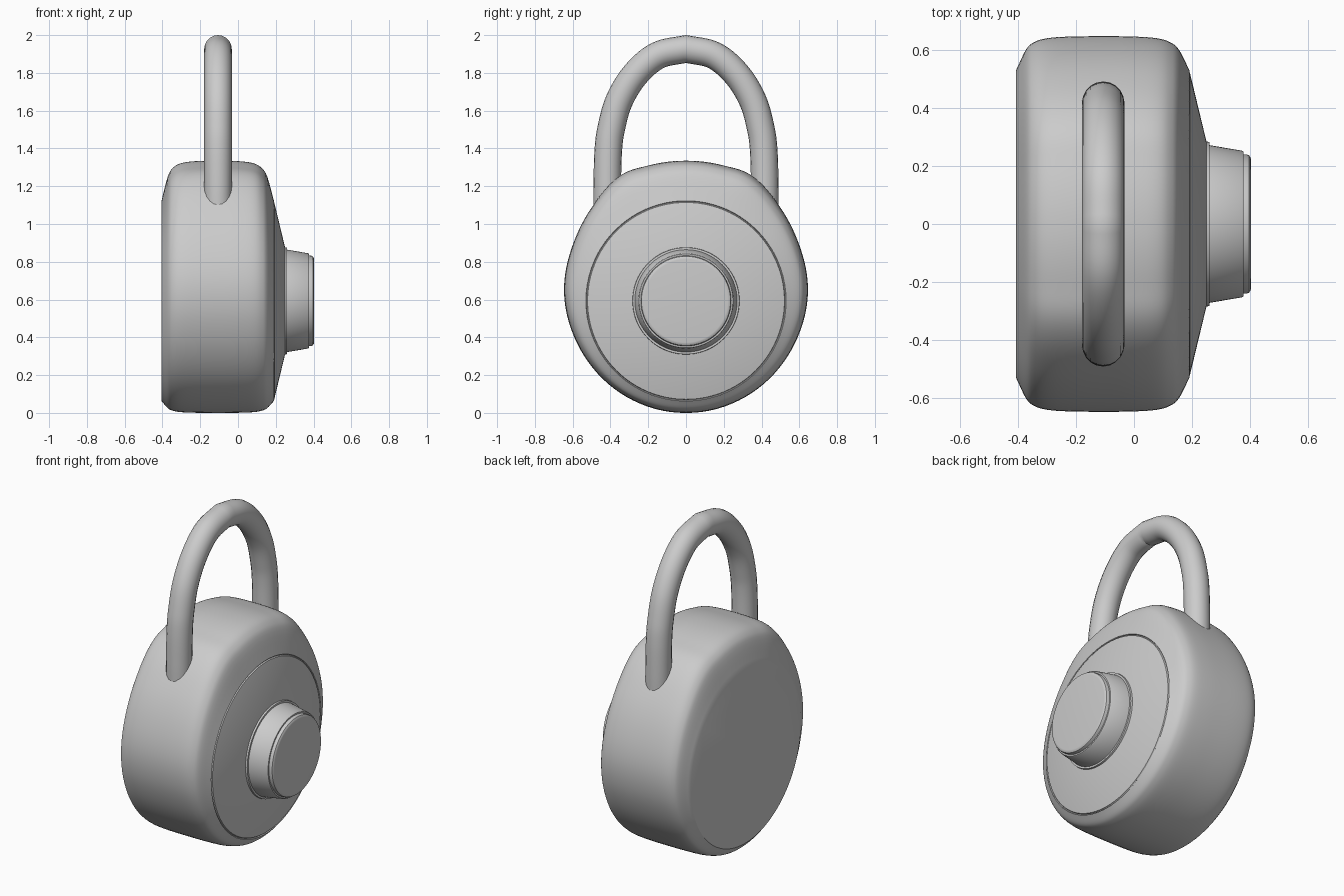
import bpy, math
from mathutils import Vector

if "Cube" in bpy.data.objects:
    bpy.data.objects.remove(bpy.data.objects["Cube"])

CZ = 0.593   # height of the dial axis
N = 7        # samples per smooth span


def smooth(points, n=N):
    """Catmull-Rom curve through 2D points."""
    p = [Vector(q) for q in points]
    p = [2 * p[0] - p[1]] + p + [2 * p[-1] - p[-2]]
    out = []
    for a, b, c, d in zip(p, p[1:], p[2:], p[3:]):
        for i in range(n):
            t = i / n
            out.append(0.5 * (2 * b + (c - a) * t + (2 * a - 5 * b + 4 * c - d) * t * t
                              + (3 * b - a - 3 * c + d) * t ** 3))
    return out + [p[-2]]


def finish(obj, angle=30):
    bpy.ops.object.select_all(action='DESELECT')
    obj.select_set(True)
    bpy.context.view_layer.objects.active = obj
    if obj.type == 'CURVE':
        bpy.ops.object.convert(target='MESH')
    bpy.ops.object.shade_smooth_by_angle(angle=math.radians(angle))


def loft(name, rings, cap_start=False, cap_end=False):
    """Skin rings given as (x, [(angle, radius)...]) about the dial axis."""
    n = len(rings[0][1])
    verts = [(x, r * math.sin(a), CZ + r * math.cos(a)) for x, ring in rings for a, r in ring]
    faces = []
    for k in range(len(rings) - 1):
        for i in range(n):
            j = (i + 1) % n
            faces.append((k * n + i, (k + 1) * n + i, (k + 1) * n + j, k * n + j))
    if cap_start:
        faces.append(tuple(range(n)))
    if cap_end:
        faces.append(tuple(reversed(range(len(verts) - n, len(verts)))))
    me = bpy.data.meshes.new(name)
    me.from_pydata(verts, [], faces)
    obj = bpy.data.objects.new(name, me)
    bpy.context.collection.objects.link(obj)
    finish(obj)
    return obj


def lathe(name, profile, **caps):
    angles = [2 * math.pi * i / 96 for i in range(96)]
    return loft(name, [(x, [(a, r) for a in angles]) for x, r in profile], **caps)


# Body: egg outline (degrees from top, radius) blended to a circle at both faces
half = smooth([(0, .742), (15.6, .744), (27.7, .749), (46.6, .70), (63.7, .669), (82.3, .651),
               (94, .638), (108, .622), (126, .608), (152, .597), (180, .593)])
half = [(math.radians(a), r) for a, r in half]
outline = half + [(2 * math.pi - a, r) for a, r in reversed(half[1:-1])]
depth = smooth([(-.405, 0), (-.372, .6), (-.345, .82), (-.30, .94), (-.22, .99), (-.1, 1),
                (0, .99), (.08, .94), (.125, .82), (.155, .6), (.19, 0)], 4)
loft("body", [(x, [(a, .53 + (r - .53) * t) for a, r in outline]) for x, t in depth],
     cap_start=True)

# Dial plate, separated from the body by a fine groove
lathe("dial_plate", [(.19, .53), (.184, .527), (.184, .524), (.192, .521), (.25, .28), (.25, .2)])

# Dial knob with collar and cap
lathe("knob", [(.245, .284), (.26, .282), (.26, .271), (.372, .252), (.377, .248), (.377, .23)])
lathe("knob_cap", [(.37, .24), (.388, .239), (.396, .236), (.401, .228), (.402, .22)],
      cap_end=True)

# Shackle: round bar swept along a tall arch
arm = smooth([(.417, 1.07), (.417, 1.2), (.412, 1.38), (.397, 1.50), (.355, 1.65),
              (.27, 1.79), (.15, 1.892), (0, 1.927)])
arm[-1].x = 0
path = list(arm) + [Vector((-p.x, p.y)) for p in reversed(arm[:-1])]
cu = bpy.data.curves.new("shackle", 'CURVE')
cu.dimensions = '3D'
cu.bevel_depth = 0.073
cu.bevel_resolution = 8
cu.use_fill_caps = True
sp = cu.splines.new('POLY')
sp.points.add(len(path) - 1)
for pt, p in zip(sp.points, path):
    pt.co = (-.106, p.x, p.y, 1)
shackle = bpy.data.objects.new("shackle", cu)
bpy.context.collection.objects.link(shackle)
finish(shackle)
